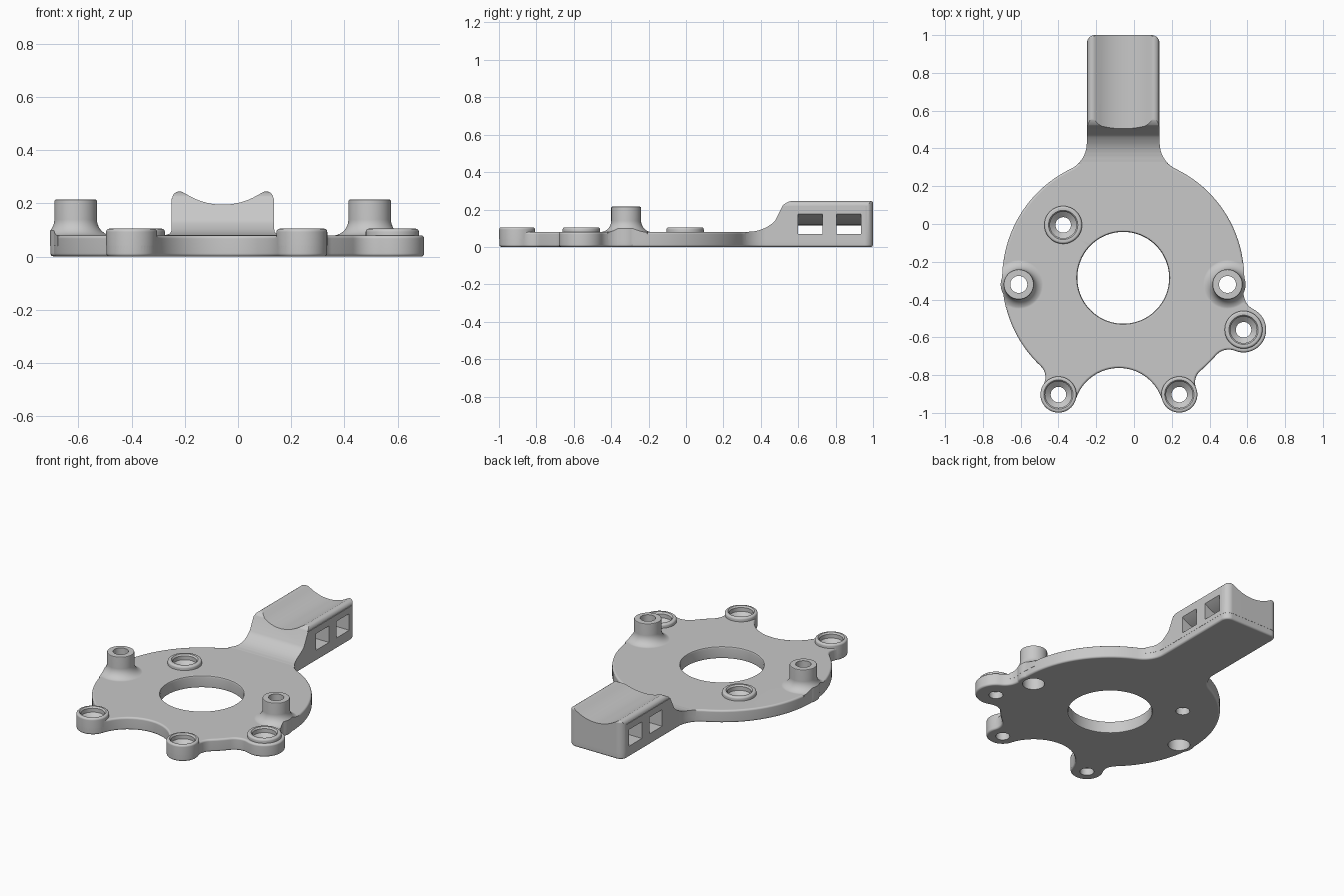
import bpy, bmesh
from math import pi, sin, cos, sqrt, atan2, radians
from mathutils import Vector

cube = bpy.data.objects.get("Cube")
if cube:
    bpy.data.objects.remove(cube)

MID = -0.057                      # centre line of disc and arm
HALF = 0.192                      # half width of the arm
SOFT = 0.012                      # edge rounding
DISC = (MID, -0.285, 0.64)
POSTS = [(-0.61, -0.32), (0.495, -0.32)]
BOSSES = [(-0.4, -0.903, 0.0955), (0.24, -0.903, 0.0955), (0.58, -0.56, 0.1), (-0.375, -0.005, 0.1)]


def new_object(name, bm):
    bmesh.ops.recalc_face_normals(bm, faces=bm.faces)
    mesh = bpy.data.meshes.new(name)
    bm.to_mesh(mesh)
    bm.free()
    obj = bpy.data.objects.new(name, mesh)
    bpy.context.collection.objects.link(obj)
    return obj


def loft(name, rings):
    """Skin closed rings of equal length and cap both ends."""
    bm = bmesh.new()
    loops = [[bm.verts.new(p) for p in ring] for ring in rings]
    for low, high in zip(loops, loops[1:]):
        for i in range(len(low)):
            bm.faces.new((low[i - 1], low[i], high[i], high[i - 1]))
    bm.faces.new(loops[0])
    bm.faces.new(loops[-1])
    return new_object(name, bm)


def lathe(name, profile, centre, steps=48):
    """Revolve (radius, height) points, with flat ends."""
    turns = [2 * pi * i / steps for i in range(steps)]
    return loft(name, [[(centre[0] + r * cos(t), centre[1] + r * sin(t), z) for t in turns]
                       for r, z in profile])


def join(name, parts):
    """Gather separate solids into one object."""
    bm = bmesh.new()
    for part in parts:
        bm.from_mesh(part.data)
        bpy.data.objects.remove(part)
    return new_object(name, bm)


def combine(obj, other, operation):
    mod = obj.modifiers.new(operation, "BOOLEAN")
    mod.operation, mod.solver, mod.object = operation, "EXACT", other
    graph = bpy.context.evaluated_depsgraph_get()
    mesh = bpy.data.meshes.new_from_object(obj.evaluated_get(graph))
    obj.modifiers.clear()
    obj.data = mesh
    bpy.data.objects.remove(other)


def arc(cx, cy, r, start, end, step=radians(6)):
    n = max(2, int(abs(end - start) / step))
    return [(cx + r * cos(start + (end - start) * i / n),
             cy + r * sin(start + (end - start) * i / n)) for i in range(n + 1)]


def fillet_circle(a, b, r):
    """Circle of radius r touching a and b, to the right of the way from a to b."""
    dx, dy = b[0] - a[0], b[1] - a[1]
    d = sqrt(dx * dx + dy * dy)
    along = ((a[2] + r) ** 2 - (b[2] + r) ** 2 + d * d) / (2 * d)
    side = sqrt((a[2] + r) ** 2 - along ** 2)
    return (a[0] + (dx * along + dy * side) / d, a[1] + (dy * along - dx * side) / d, r)


def bearing(a, b):
    return atan2(b[1] - a[1], b[0] - a[0])


# Plan outline: disc, three lobes and arm joined by tangent arcs
lobes = [(*BOSSES[0][:2], 0.095), (*BOSSES[1][:2], 0.095), (*BOSSES[2][:2], 0.12)]
neck = 0.15
neck_x = HALF + neck
neck_y = DISC[1] + sqrt((DISC[2] + neck) ** 2 - neck_x ** 2)
left_neck, right_neck = (MID - neck_x, neck_y, neck), (MID + neck_x, neck_y, neck)
convex = [DISC, lobes[0], lobes[1], DISC, lobes[2], DISC]
hollows = [fillet_circle(a, b, r) for a, b, r in
           zip(convex, convex[1:], (0.08, 0.24, 0.08, 0.09, 0.1))]
chain = [left_neck]
for solid, hollow in zip(convex, hollows + [right_neck]):
    chain += [solid, hollow]


def outline(inset, z):
    """The plan outline moved inwards by an inset, at height z."""
    corner = HALF - 0.045
    points = arc(MID + corner, 0.955, 0.045 - inset, 0, pi / 2, radians(12))
    points += arc(MID - corner, 0.955, 0.045 - inset, pi / 2, pi, radians(12))
    points += arc(*left_neck[:2], neck + inset, 0, bearing(left_neck, DISC))
    for i in range(1, len(chain) - 1):
        x, y, r = chain[i]
        start, end = bearing(chain[i], chain[i - 1]), bearing(chain[i], chain[i + 1])
        if i % 2:                 # solid curves turn left, hollows turn right
            end += 2 * pi if end < start else 0
            r -= inset
        else:
            end -= 2 * pi if end > start else 0
            r += inset
        points += arc(x, y, r, start, end, radians(3 if chain[i] == DISC else 7))[1:]
    points += arc(*right_neck[:2], neck + inset, bearing(right_neck, DISC) + 2 * pi, pi)[1:]
    return [(x, y, z) for x, y in points]


def rounded(low, high, soft=SOFT):
    """(inset, height) steps of a side with both edges rounded."""
    turns = [pi / 2 * i / 3 for i in range(4)]
    return ([(soft * (1 - sin(t)), low + soft * (1 - cos(t))) for t in turns]
            + [(soft * (1 - cos(t)), high - soft * (1 - sin(t))) for t in turns])


def lathe_rounded(name, radius, low, high, centre):
    return lathe(name, [(radius - i, z) for i, z in rounded(low, high)], centre)


# Flat plate with a small bulge under each post
body = loft("bracket", [outline(i, z) for i, z in rounded(0, 0.08)])
bulges = [lathe_rounded("bulge", 0.095, 0.0005, 0.0795, p) for p in POSTS]
combine(body, join("bulges", bulges), "UNION")

# Raised arm with a curved ramp
ramp = [(0.32, 0.04), (1.1, 0.04), (1.1, 0.246)]
ramp += arc(0.575, 0.166, 0.08, pi / 2, 3 * pi / 4)
ramp += arc(0.335, 0.281, 0.2, -pi / 4, -pi / 2)
ramp.append((0.32, 0.079))
uppers = [loft("arm", [[(x, y, z) for y, z in ramp] for x in (-0.6, 0.5)])]

# Posts with flared feet, and low bosses
flare = arc(0.145, 0.139, 0.06, -pi / 2, -pi, radians(10))
flare = [(r - 0.005, z) for r, z in flare]
for post in POSTS:
    uppers.append(lathe("post", [(0.14, 0.04)] + flare
                        + [(0.08, 0.209), (0.078, 0.213), (0.074, 0.215)], post))
for x, y, r in BOSSES:
    uppers.append(lathe_rounded("boss", r, 0.03, 0.105, (x, y)))
uppers = join("uppers", uppers)

# Trim the raised parts to the plan outline
tall = [(i - 0.001, z) for i, z in rounded(0.02, 0.245)][3:]
footprint = loft("footprint", [outline(i, z) for i, z in tall])
trims = [lathe("trim", [(0.096, 0.01), (0.096, 0.235)], p) for p in POSTS]
combine(footprint, join("trims", trims), "UNION")
combine(uppers, footprint, "INTERSECT")
combine(body, uppers, "UNION")

# Central bore with softened rims
bore = [(0.27, -0.015), (0.255, 0), (0.2465, 0.0035), (0.243, 0.012)]
bore += [(r, 0.08 - z) for r, z in reversed(bore)]
cutters = [lathe("bore", bore, DISC[:2], 96)]

# Cradle groove with rounded rims along the arm
AXIS_Z, rim_angle = 0.451, radians(55)
groove = [(MID - 0.4, 0.5), (MID - 0.4, 0.218)]
groove += arc(MID - 0.163, 0.218, 0.027, pi, rim_angle, radians(12))
groove += arc(MID, AXIS_Z, 0.256, rim_angle - pi, -rim_angle, radians(4))[1:-1]
groove += arc(MID + 0.163, 0.218, 0.027, pi - rim_angle, 0, radians(12))
groove += [(MID + 0.4, 0.218), (MID + 0.4, 0.5)]
cutters.append(loft("groove", [[(x, y, z) for x, z in groove] for y in (0.4, 1.1)]))

# Two strap tunnels with arched ceilings through the arm
arch = arc(MID, AXIS_Z, 0.336, -pi / 2 - 0.63, -pi / 2 + 0.63, radians(4))
tunnel = [(MID + 0.25, 0.07), (MID - 0.25, 0.07), (MID - 0.25, arch[0][1])]
tunnel += arch + [(MID + 0.25, arch[-1][1])]
for start in (0.6, 0.805):
    cutters.append(loft("tunnel", [[(x, y, z) for x, z in tunnel]
                                   for y in (start, start + 0.13)]))

# Countersunk boss holes, and post holes counterbored from below
for boss in BOSSES:
    cutters.append(lathe("sink", [(0.041, -0.1), (0.041, 0.045), (0.07, 0.07),
                                  (0.07, 0.095), (0.085, 0.115)], boss))
for post in POSTS:
    cutters.append(lathe("post_hole", [(0.064, -0.1), (0.064, 0.1), (0.045, 0.1),
                                       (0.045, 0.3)], post))
combine(body, join("cutters", cutters), "DIFFERENCE")

# One plain grey finish
grey = bpy.data.materials.new("plain_grey")
grey.use_nodes = True
colour = (0.58, 0.58, 0.58, 1)
grey.diffuse_color = colour
grey.node_tree.nodes["Principled BSDF"].inputs["Base Color"].default_value = colour
body.data.materials.clear()
body.data.materials.append(grey)

bpy.ops.object.select_all(action="DESELECT")
body.select_set(True)
bpy.context.view_layer.objects.active = body
bpy.ops.object.shade_smooth_by_angle(angle=radians(32))
normals = body.modifiers.new("even_shading", "WEIGHTED_NORMAL")
normals.keep_sharp = True
